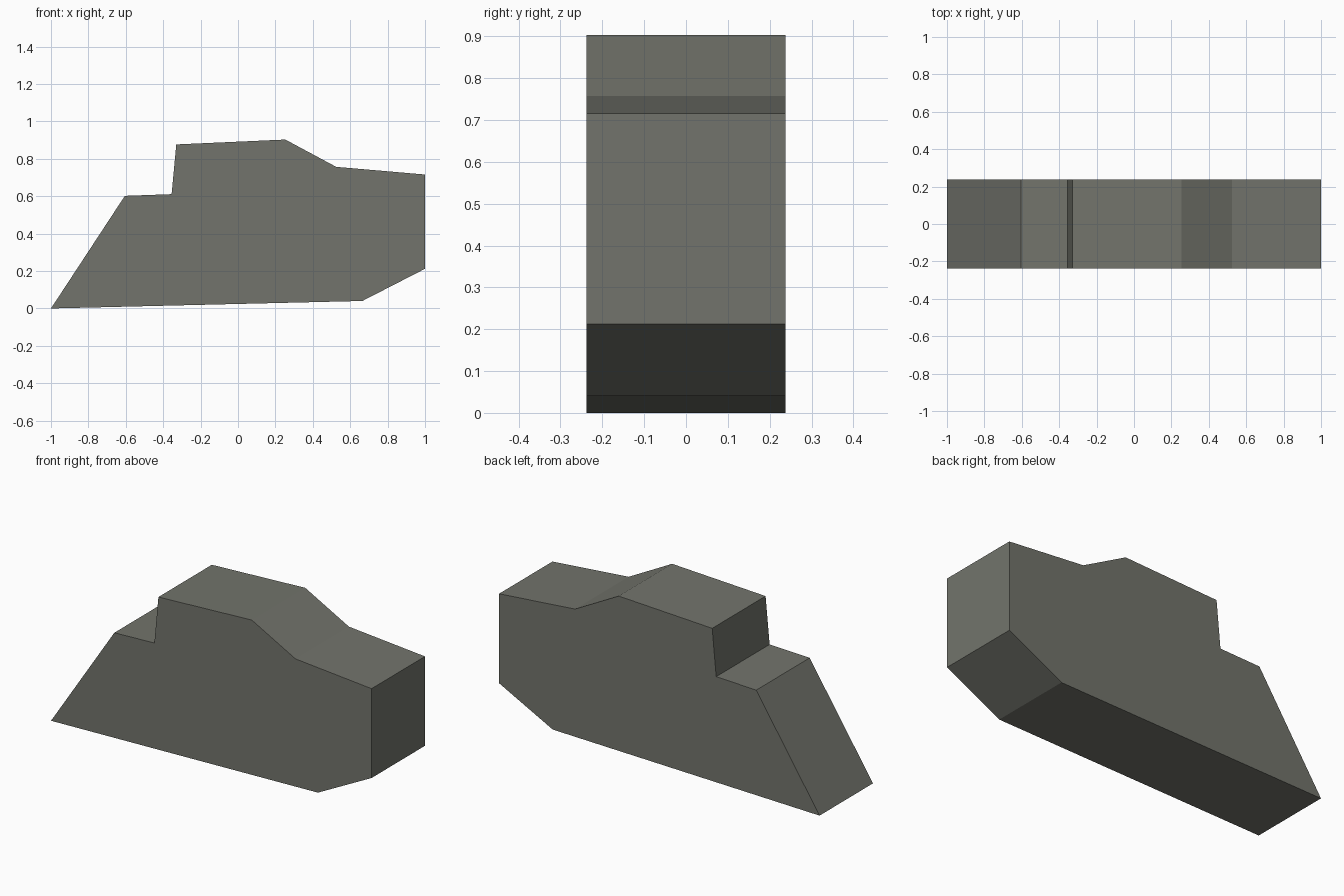
import bpy
import bmesh

cube = bpy.data.objects.get("Cube")
if cube:
    bpy.data.objects.remove(cube, do_unlink=True)

# Single flat grey colour
grey = bpy.data.materials.new("warm_grey")
grey.use_nodes = True
colour = (0.17, 0.175, 0.15, 1.0)
grey.diffuse_color = colour
grey.node_tree.nodes["Principled BSDF"].inputs["Base Color"].default_value = colour

# Side profile (x, z), from the pointed toe round to the sloped end
HALF_WIDTH = 0.238
PROFILE = [(-1, 0), (0.665, 0.04), (1, 0.212), (1, 0.716), (0.525, 0.757),
           (0.253, 0.903), (-0.33, 0.877), (-0.355, 0.611), (-0.605, 0.602)]

# Extrude the profile across the width
bm = bmesh.new()
side = bm.faces.new([bm.verts.new((x, -HALF_WIDTH, z)) for x, z in PROFILE])
extruded = bmesh.ops.extrude_face_region(bm, geom=[side], use_keep_orig=True)
moved = [v for v in extruded["geom"] if isinstance(v, bmesh.types.BMVert)]
bmesh.ops.translate(bm, verts=moved, vec=(0, 2 * HALF_WIDTH, 0))
bmesh.ops.recalc_face_normals(bm, faces=bm.faces)

mesh = bpy.data.meshes.new("stepped_block")
bm.to_mesh(mesh)
bm.free()
mesh.materials.append(grey)
block = bpy.data.objects.new("stepped_block", mesh)
bpy.context.collection.objects.link(block)
